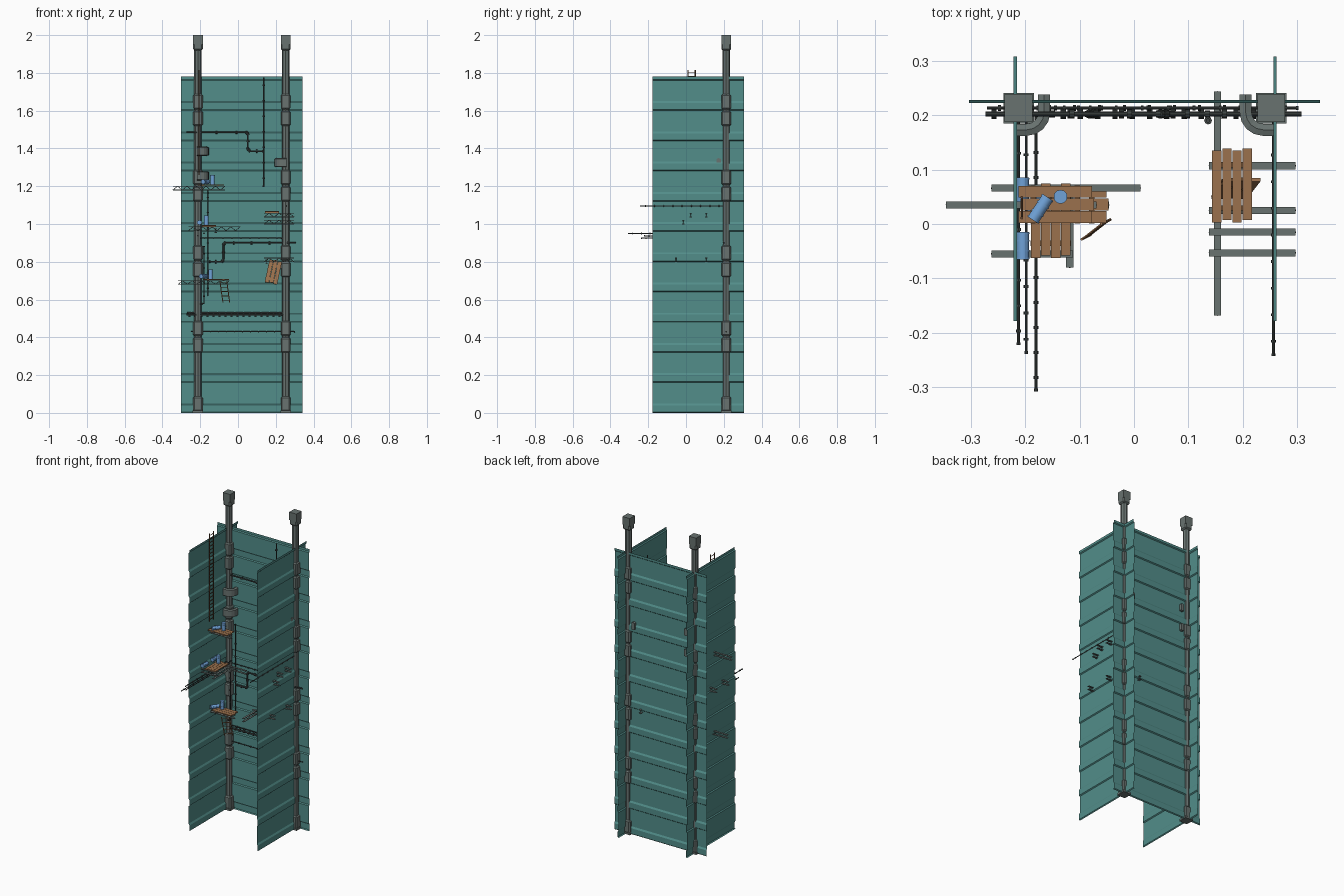
import bpy, bmesh, math
from mathutils import Vector, Matrix

if "Cube" in bpy.data.objects:
    bpy.data.objects.remove(bpy.data.objects["Cube"])


def mat(name, r, g, b):
    m = bpy.data.materials.new(name)
    m.diffuse_color = (r, g, b, 1)
    m.use_nodes = True
    m.node_tree.nodes["Principled BSDF"].inputs["Base Color"].default_value = m.diffuse_color
    return m


TEAL = mat("teal_sheet", .085, .27, .255)
GREY = mat("steel_grey", .14, .17, .162)
DARK = mat("dark_pipe", .05, .06, .058)
BROWN = mat("plank_brown", .33, .165, .075)
RUST = mat("rust_brown", .16, .075, .035)
BLUE = mat("barrel_blue", .16, .36, .68)


def finish(bm, name, material, smooth=False):
    me = bpy.data.meshes.new(name)
    bmesh.ops.recalc_face_normals(bm, faces=bm.faces)
    bm.to_mesh(me)
    bm.free()
    me.materials.append(material)
    for p in me.polygons:
        p.use_smooth = smooth
    ob = bpy.data.objects.new(name, me)
    bpy.context.collection.objects.link(ob)
    if smooth:
        me.set_sharp_from_angle(angle=math.radians(40))
    return ob


def box(bm, c, s, rot=None):
    m = Matrix.Translation(c) @ (rot or Matrix()) @ Matrix.Diagonal((*s, 1))
    return bmesh.ops.create_cube(bm, size=1, matrix=m)["verts"]


def rod(bm, a, b, r, n=8, r2=None):
    a, b = Vector(a), Vector(b)
    d = b - a
    m = Matrix.Translation((a + b) / 2) @ d.to_track_quat('Z', 'Y').to_matrix().to_4x4()
    bmesh.ops.create_cone(bm, cap_ends=True, segments=n, radius1=r,
                          radius2=r if r2 is None else r2, depth=d.length, matrix=m)


# Corrugated walls: horizontal ridge every 0.16
def wall(name, at, lo, hi, along_x):
    prof = []
    for k in range(12):
        z = .16 * k
        prof += [(z, -.003), (z + .005, .003), (z + .04, .003), (z + .05, -.003)]
    prof = [p for p in prof if p[0] < 1.77] + [(1.78, .003)]
    bm = bmesh.new()
    prev = None
    for z, o in prof:
        pts = [(t, at + o, z) if along_x else (at + o, t, z) for t in (lo, hi)]
        row = [bm.verts.new(p) for p in pts]
        if prev:
            bm.faces.new((prev[0], prev[1], row[1], row[0]))
        prev = row
    finish(bm, name, TEAL)


wall("back_wall", .225, -.303, .342, True)
wall("left_wall", -.218, -.178, .308, False)
wall("right_wall", .259, -.178, .308, False)

# Corner posts: five stacked segments, a collar at each end
for side, px in (("left", -.212), ("right", .252)):
    bm = bmesh.new()
    rod(bm, (px, .213, 0), (px, .213, 1.95), .02, 8)
    for k in range(5):
        for z in (.4 * k + .047, .4 * k + .359):
            vs = box(bm, (px, .213, z), (.051, .051, .08))
            es = list({e for v in vs for e in v.link_edges})
            bmesh.ops.bevel(bm, geom=es, offset=.007, segments=1, affect='EDGES')
    box(bm, (px, .213, 1.975), (.051, .051, .05))
    box(bm, (px, .213, .006), (.056, .056, .012))
    finish(bm, side + "_post", GREY)


# Curved ducts wrapping the inner corner of a post
def duct(name, px, s, z):
    path = [(.047, .238), (.047, .205)]
    path += [(.015 + .032 * math.cos(a), .205 - .032 * math.sin(a))
             for a in (math.pi / 8 * i for i in range(1, 5))] + [(-.006, .173)]
    bm = bmesh.new()
    rings = []
    for i, (x, y) in enumerate(path):
        p, q = path[max(i - 1, 0)], path[min(i + 1, len(path) - 1)]
        t = Vector((q[0] - p[0], q[1] - p[1])).normalized()
        n = Vector((-t.y, t.x))
        rings.append([bm.verts.new((px + s * (x + n.x * w), y + n.y * w, z + h))
                      for w, h in ((.011, -.02), (.011, .02), (.0, .024),
                                   (-.011, .02), (-.011, -.02), (0, -.024))])
    for a, b in zip(rings, rings[1:]):
        for i in range(6):
            bm.faces.new((a[i], a[(i + 1) % 6], b[(i + 1) % 6], b[i]))
    bm.faces.new(rings[0])
    bm.faces.new(rings[-1])
    finish(bm, name, GREY)


duct("upper_left_duct", -.212, 1, 1.385)
duct("lower_left_duct", -.212, 1, 1.255)
duct("right_duct", .252, -1, 1.325)


# Pipes with joint rings
def pipe(name, pts, r=.0025, gap=.045):
    bm = bmesh.new()
    for a, b in zip(pts, pts[1:]):
        a, b = Vector(a), Vector(b)
        rod(bm, a, b, r)
        d = b - a
        u = d.normalized() * r
        n = max(1, int(d.length / gap))
        for i in range(n):
            c = a + d * (i + .5) / n
            rod(bm, c - u, c + u, r * 1.8)
        rod(bm, b - u, b + u, r * 1.4)
    finish(bm, name, DARK, True)


Y1, Y2 = .202, .213
pipe("upper_wall_pipe", [(-.273, Y1, 1.485), (.045, Y1, 1.485), (.052, Y1, 1.475),
                         (.052, Y1, 1.40), (.062, Y1, 1.385), (.135, Y1, 1.385)], .0045, .09)
pipe("drop_pipe", [(.136, .19, 1.775), (.136, .19, 1.20)], .004, .08)
pipe("middle_wall_pipe", [(.308, Y1, .9), (-.07, Y1, .9), (-.077, Y1, .89),
                          (-.077, Y1, .81), (-.085, Y1, .8), (-.15, Y1, .8)], .0045, .09)
pipe("thin_middle_pipe", [(-.2, Y2, .925), (.23, Y2, .925)])
pipe("lower_wall_pipe", [(-.273, Y1, .52), (.235, Y1, .52)], .005, .03)
pipe("lower_wall_cable", [(-.27, Y2, .53), (.235, Y2, .53)], .003)
pipe("bottom_cable", [(-.25, Y2, .43), (.30, Y2, .43)], .0025, .04)
pipe("left_riser", [(-.158, .2, .62), (-.158, .2, 1.18)], .003, .07)
pipe("left_short_riser", [(-.2, .18, .575), (-.18, .18, .58), (-.18, .18, .88)], .003, .07)
pipe("left_cable_a", [(-.212, .2, .937), (-.212, -.22, .937)])
pipe("left_cable_b", [(-.198, .2, .925), (-.198, -.236, .925)])
pipe("left_cable_c", [(-.18, .2, .95), (-.18, -.305, .95)])
pipe("right_cable", [(.256, .2, 1.095), (.256, -.24, 1.095)])


# Lattice beams: two flat chords with zigzag bracing
def beam(name, a, b, w=.013, h=.02):
    a, b = Vector(a), Vector(b)
    d = b - a
    rot = Matrix.Rotation(math.atan2(d.y, d.x), 4, 'Z')
    bm = bmesh.new()
    for s in (-.5, .5):
        box(bm, (a + b) / 2 + Vector((0, 0, s * h)), (d.length, w, .003), rot)
    n = round(d.length / .025)
    for i in range(n):
        s = h / 2 if i % 2 else -h / 2
        rod(bm, a + d * i / n + Vector((0, 0, s)), a + d * (i + 1) / n - Vector((0, 0, s)), .0016, 4)
    finish(bm, name, GREY)


beam("top_left_beam", (-.345, .035, 1.19), (-.069, .035, 1.19))
beam("middle_left_beam_back", (-.262, .066, .975), (.012, .066, .975))
beam("middle_left_beam_front", (-.262, -.055, .975), (-.112, -.055, .975))
beam("middle_left_cross_beam", (-.118, -.08, .965), (-.118, .066, .965))
beam("bottom_left_beam", (-.317, .035, .69), (-.046, .035, .69))
for n, y, z in (("back", .107, 1.047), ("mid", .025, 1.047), ("front", -.015, 1.01),
                ("low_back", .107, .81), ("low_front", -.053, .81)):
    beam("right_beam_" + n, (.138, y, z), (.297, y, z))
beam("right_cross_beam", (.153, -.168, .8), (.153, .243, .8))


# Plank platforms: boards laid side by side
def planks(name, c, sx, sy, n, along_x, rot=None):
    bm = bmesh.new()
    w = (sy if along_x else sx) / n
    rot = rot or Matrix()
    for i in range(n):
        t = (i - (n - 1) / 2) * w
        jit = .004 * (i % 2)
        off = Vector((jit, t, 0)) if along_x else Vector((t, jit, 0))
        s = (sx, w * .93, .006) if along_x else (w * .93, sy, .006)
        box(bm, Vector(c) + rot @ off, s, rot)
    for s in (-.3, .3):
        off = Vector((s * sx, 0, -.005)) if along_x else Vector((0, s * sy, -.005))
        box(bm, Vector(c) + rot @ off, (.01, sy, .004) if along_x else (sx, .01, .004), rot)
    finish(bm, name, BROWN)


planks("top_left_platform", (-.145, .036, 1.207), .135, .07, 3, True)
planks("middle_left_platform", (-.153, .004, .992), .074, .132, 4, False)
planks("bottom_left_platform", (-.118, .036, .707), .135, .07, 3, True)
planks("right_platform", (.18, .069, 1.066), .074, .132, 4, False)
tilt = Matrix.Rotation(math.radians(12), 4, 'Y') @ Matrix.Rotation(math.radians(75), 4, 'X')
planks("fallen_platform", (.187, .065, .745), .068, .125, 3, False, tilt)


# Barrels with raised hoops
def barrel(name, c, axis):
    c, u = Vector(c), Vector(axis).normalized()
    bm = bmesh.new()
    rod(bm, c - u * .025, c + u * .025, .0115, 14)
    for t in (-.023, -.009, .009, .023):
        rod(bm, c + u * (t - .0015), c + u * (t + .0015), .0127, 14)
    finish(bm, name, BLUE, True)


for lvl, dx, z in (("top", 0, 1.21), ("bottom", -.01, .71)):
    barrel(lvl + "_upright_barrel", (-.135 + dx, .05, z + .025), (0, 0, 1))
    barrel(lvl + "_lying_barrel", (-.172 + dx, .028, z + .013), (.55, .83, 0))
barrel("middle_barrel_back", (-.204, .06, 1.008), (0, 1, 0))
barrel("middle_barrel_front", (-.204, -.04, 1.008), (0, 1, 0))
barrel("middle_upright_barrel", (-.168, .045, 1.02), (0, 0, 1))


# Ladders
def ladder(name, a, b, side, n, material):
    a, b, s = Vector(a), Vector(b), Vector(side) / 2
    bm = bmesh.new()
    for k in (-1, 1):
        rod(bm, a + s * k, b + s * k, .0028, 6)
    for i in range(n):
        c = a + (b - a) * (i + .5) / n
        rod(bm, c - s, c + s, .002, 6)
    finish(bm, name, material)


ladder("wall_ladder", (-.206, .03, 1.26), (-.206, .03, 1.815), (0, .038, 0), 24, RUST)
ladder("hanging_ladder", (-.062, -.006, .585), (-.078, -.014, .70), (.036, .028, 0), 5, BROWN)
